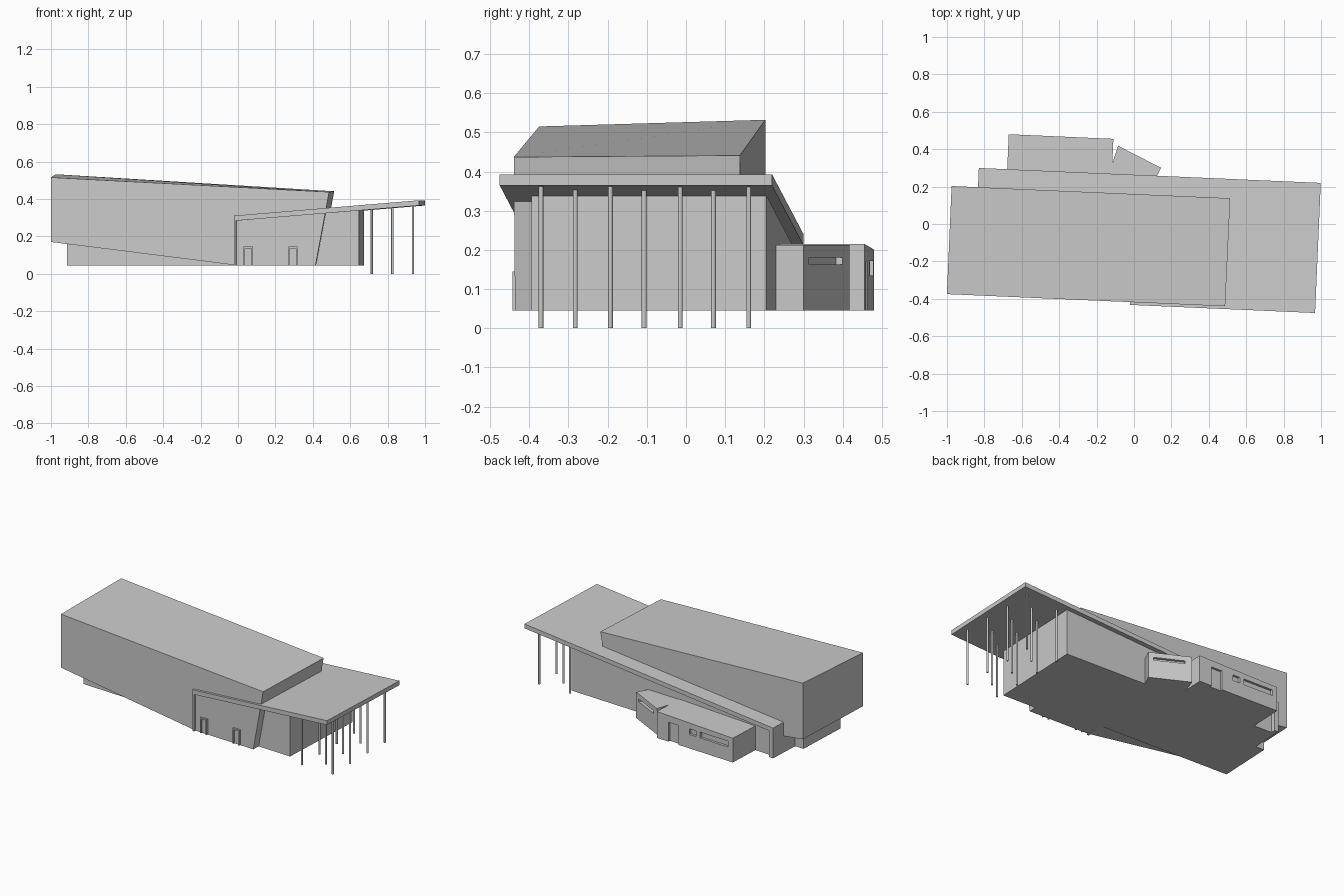
import bpy, bmesh, math
from mathutils import Matrix

if "Cube" in bpy.data.objects:
    bpy.data.objects.remove(bpy.data.objects["Cube"])

ROT = Matrix.Rotation(math.radians(-2.5), 4, 'Z')   # whole building is turned slightly
BASE = 0.045


def finish(bm, name, rotate=True):
    if rotate:
        bm.transform(ROT)
    bmesh.ops.recalc_face_normals(bm, faces=bm.faces[:])
    me = bpy.data.meshes.new(name)
    bm.to_mesh(me)
    bm.free()
    ob = bpy.data.objects.new(name, me)
    bpy.context.collection.objects.link(ob)
    return ob


def loft(name, a, b, rotate=True):
    """Solid between two matching outlines of 3D points."""
    bm = bmesh.new()
    va = [bm.verts.new(p) for p in a]
    vb = [bm.verts.new(p) for p in b]
    bm.faces.new(va)
    bm.faces.new(vb[::-1])
    n = len(a)
    for i in range(n):
        j = (i + 1) % n
        bm.faces.new((va[i], va[j], vb[j], vb[i]))
    return finish(bm, name, rotate)


def slab(name, profile, y0, y1):
    """Side profile (x, z) extruded from y0 to y1."""
    return loft(name, [(x, y0, z) for x, z in profile], [(x, y1, z) for x, z in profile])


def box(name, x0, x1, y0, y1, z0, z1):
    return slab(name, [(x0, z0), (x1, z0), (x1, z1), (x0, z1)], y0, y1)


def cut(target, cutter):
    cutter.hide_render = True
    cutter.hide_viewport = True
    cutter.display_type = 'WIRE'
    m = target.modifiers.new("opening", 'BOOLEAN')
    m.operation = 'DIFFERENCE'
    m.solver = 'EXACT'
    m.object = cutter


def top(x):
    return 0.393 - 0.083 * (0.99 - x)


def under(x):
    return top(x) - 0.028


# Large tapered upper volume with leaning right end
upper_front = [(-0.983, 0.515), (-0.983, 0.17), (0.012, BASE), (0.433, BASE), (0.506, 0.437)]
upper_back = [(-0.983, 0.532), (-0.983, 0.17), (0.012, BASE), (0.433, BASE), (0.508, 0.441)]
loft("upper_volume", [(x, -0.418, z) for x, z in upper_front],
     [(x, 0.16, z) for x, z in upper_back])

# Recessed base under the overhanging left end
box("recessed_base", -0.903, 0.1, -0.305, 0.05, BASE, 0.20)

# Lower hall: front part and narrow rear wing, both reaching the roof underside
for name, x0, x1, y0 in (("lower_hall", 0.05, 0.664, -0.366), ("rear_wing", -0.83, 0.06, 0.04)):
    slab(name, [(x0, BASE), (x1, BASE), (x1, under(x1) + 0.002), (x0, under(x0) + 0.002)], y0, 0.234)

# Sloping roof slab, folded down to the ground at both left ends
for name, x0, x1, y0, y1, leg in (("main_roof", -0.003, 0.988, -0.433, 0.263, None),
                                  ("rear_roof_strip", -0.842, 0.0, 0.05, 0.263, None)):
    slab(name, [(x0, under(x0)), (x1, under(x1)), (x1, top(x1)), (x0, top(x0))], y0, y1)
box("front_roof_leg", -0.003, 0.009, -0.433, -0.36, BASE, under(0) + 0.003)
box("rear_roof_leg", -0.842, -0.815, 0.05, 0.263, BASE, under(-0.842) + 0.003)

# Slender columns in three staggered rows
for row, (cx, ys) in enumerate(((0.935, (-0.37, -0.193, -0.015, 0.16)),
                                (0.825, (-0.283, -0.107, 0.07)),
                                (0.715, (-0.37, -0.193, -0.015, 0.16)))):
    for k, cy in enumerate(ys):
        h = under(cx - cy * 0.0436) + 0.004
        bm = bmesh.new()
        bmesh.ops.create_cone(bm, cap_ends=True, segments=12, radius1=0.006, radius2=0.006,
                              depth=h, matrix=Matrix.Translation((cx, cy, h / 2)))
        finish(bm, f"column_{row}_{k}", rotate=False)

# Door portals on the front
for k, x in enumerate((0.048, 0.288)):
    box(f"door_{k}_left_jamb", x, x + 0.008, -0.428, -0.41, BASE, 0.145)
    box(f"door_{k}_right_jamb", x + 0.042, x + 0.05, -0.428, -0.41, BASE, 0.145)
    box(f"door_{k}_lintel", x, x + 0.05, -0.428, -0.41, 0.136, 0.145)

# Low rear annex with door and windows
annex = slab("rear_annex", [(-0.69, BASE), (-0.13, BASE), (-0.13, 0.215), (-0.69, 0.201)], 0.2, 0.45)
for name, x0, x1, z0, z1 in (("annex_door_cutter", -0.29, -0.215, 0.03, 0.17),
                             ("small_window_cutter", -0.42, -0.37, 0.135, 0.172),
                             ("long_window_cutter", -0.655, -0.45, 0.135, 0.172)):
    cut(annex, box(name, x0, x1, 0.435, 0.48, z0, z1))

# Angled entrance wing beside the annex
plan = [(-0.085, 0.418), (0.145, 0.30), (0.108, 0.228), (-0.12, 0.19), (-0.12, 0.31)]
wing = loft("angled_wing", [(x, y, BASE) for x, y in plan], [(x, y, 0.212) for x, y in plan], False)
strip = [(-0.042, 0.416), (0.128, 0.329), (0.108, 0.299), (-0.055, 0.383)]
cut(wing, loft("wing_window_cutter", [(x, y, 0.163) for x, y in strip],
               [(x, y, 0.181) for x, y in strip], False))
